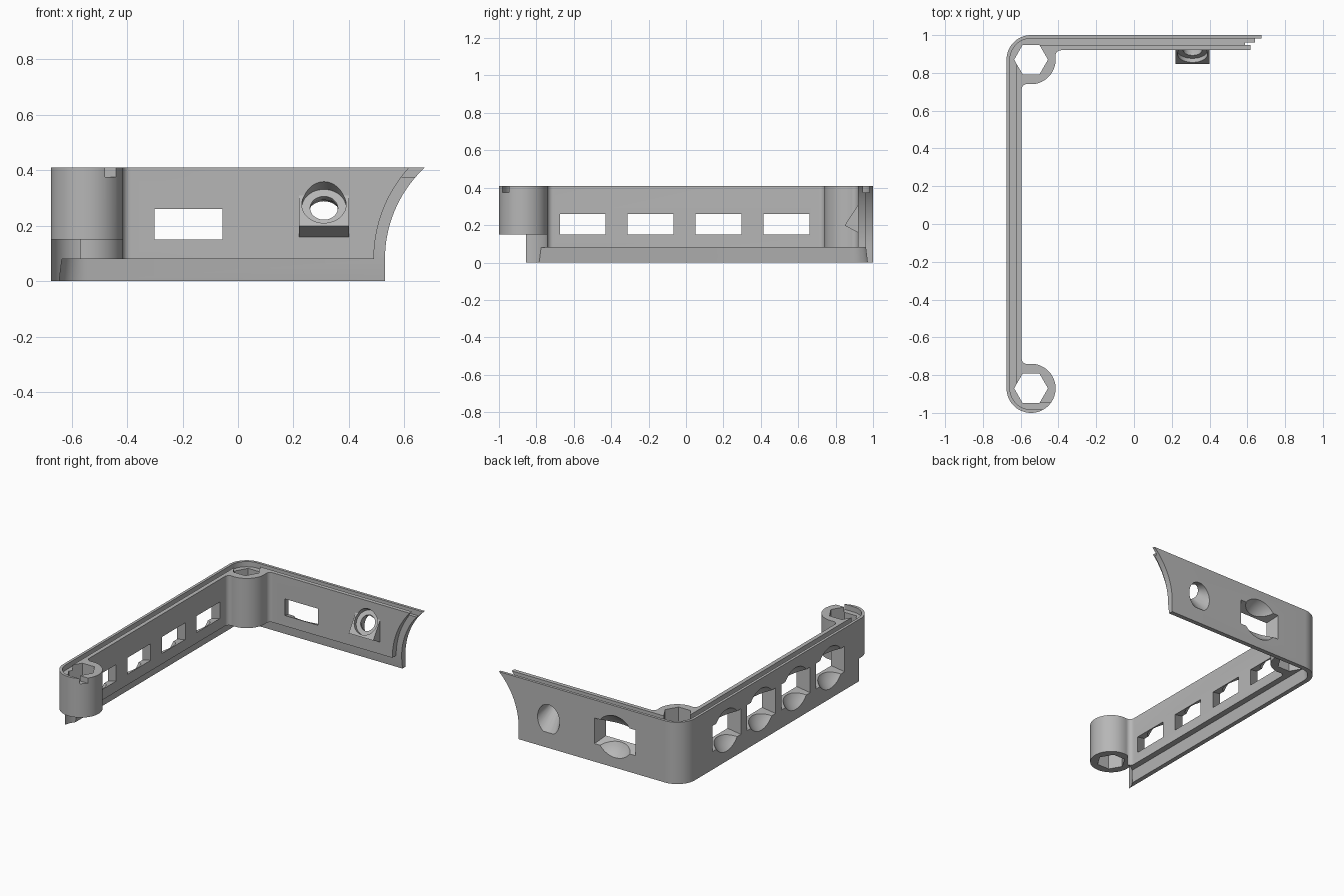
import bpy, bmesh, math
from mathutils import Matrix, Vector

if "Cube" in bpy.data.objects:
    bpy.data.objects.remove(bpy.data.objects["Cube"], do_unlink=True)

grey = bpy.data.materials.new("plain_grey")
grey.use_nodes = True
grey.diffuse_color = (0.47, 0.47, 0.47, 1)
grey.node_tree.nodes["Principled BSDF"].inputs["Base Color"].default_value = (0.47, 0.47, 0.47, 1)

BACK, FRONT = (-0.545, 0.87), (-0.545, -0.87)   # boss centres
HEIGHT, BOSS_R = 0.41, 0.13


def finish(name, bm):
    bmesh.ops.recalc_face_normals(bm, faces=bm.faces)
    mesh = bpy.data.meshes.new(name)
    bm.to_mesh(mesh)
    bm.free()
    mesh.materials.append(grey)
    obj = bpy.data.objects.new(name, mesh)
    bpy.context.collection.objects.link(obj)
    return obj


def loft(name, ring_a, ring_b):
    """Closed solid between two rings with equal point counts."""
    bm = bmesh.new()
    a = [bm.verts.new(p) for p in ring_a]
    b = [bm.verts.new(p) for p in ring_b]
    bm.faces.new(a)
    bm.faces.new(b)
    for i in range(len(a)):
        j = (i + 1) % len(a)
        bm.faces.new((a[i], a[j], b[j], b[i]))
    return finish(name, bm)


def prism_z(name, pts, z0, z1):
    return loft(name, [(x, y, z0) for x, y in pts], [(x, y, z1) for x, y in pts])


def prism_y(name, pts, y0, y1):
    return loft(name, [(x, y0, z) for x, z in pts], [(x, y1, z) for x, z in pts])


def arc(centre, r, start, end, n=16):
    angles = [math.radians(start + (end - start) * i / n) for i in range(n + 1)]
    return [(centre[0] + r * math.cos(t), centre[1] + r * math.sin(t)) for t in angles]


def cone(name, r1, r2, p1, p2, sides=48):
    p1, p2 = Vector(p1), Vector(p2)
    axis = p2 - p1
    bm = bmesh.new()
    m = Matrix.Translation((p1 + p2) / 2) @ axis.to_track_quat('Z', 'Y').to_matrix().to_4x4()
    bmesh.ops.create_cone(bm, cap_ends=True, segments=sides, radius1=r1, radius2=r2,
                          depth=axis.length, matrix=m)
    return finish(name, bm)


def combine(target, tool, operation='DIFFERENCE'):
    mod = target.modifiers.new("shape", 'BOOLEAN')
    mod.operation, mod.object, mod.solver = operation, tool, 'EXACT'
    bpy.context.view_layer.objects.active = target
    bpy.ops.object.modifier_apply(modifier=mod.name)
    bpy.data.objects.remove(tool, do_unlink=True)


# L-shaped wall with two round bosses and small fillets
FIL = 0.03
off = 0.1587
tilt = math.degrees(math.atan2(0.02, off))
outline = [(0.8, 1.0)]
outline += arc(BACK, BOSS_R, 90, 180)
outline += arc(FRONT, BOSS_R, 180, 450 + tilt, 48)
outline += arc((-0.565, FRONT[1] + off), FIL, 270 + tilt, 180, 8)
outline += arc((-0.565, BACK[1] - off), FIL, 180, 90 - tilt, 8)
outline += arc(BACK, BOSS_R, -90 - tilt, tilt, 24)
outline += arc((BACK[0] + off, 0.89), FIL, 180 + tilt, 90, 8)
outline += [(0.8, 0.92)]
frame = prism_z("corner_frame", outline, 0, HEIGHT)

# Wedge pad for the angled screw hole
wedge = [(0.848, 0.198), (0.92, 0.16), (0.94, 0.16), (0.94, 0.308), (0.92, 0.308)]
pad = loft("screw_pad", [(0.22, y, z) for y, z in wedge], [(0.40, y, z) for y, z in wedge])
combine(frame, pad, 'UNION')


# Thin tapered lip along the bottom
def lip_ring(inset, z):
    pts = [(1, 1 - inset)] + arc(BACK, BOSS_R - inset, 90, 180)
    pts += [(-0.675 + inset, -1.2), (1, -1.2)]
    return [(x, y, z) for x, y in pts]


combine(frame, loft("lip_cutter", lip_ring(0.02, -0.08), lip_ring(0.04, 0.08)))

# Clearance under the front boss
combine(frame, cone("hinge_cutter", 0.131, 0.131, (*FRONT, -0.2), (*FRONT, 0.15), 96))

# Curved, stepped free end
for radius, y0, y1 in ((0.45, 0.7, 1.2), (0.49, 0.7, 0.96)):
    c = (0.98, 0.08)
    end = arc(c, radius, 180, 90, 32) + [(1.2, c[1] + radius), (1.2, -0.1), (c[0] - radius, -0.1)]
    combine(frame, prism_y("end_cutter", end, y0, y1))

# Groove along the top edge
groove = [(0.8, 0.982)] + arc(BACK, 0.112, 90, 180) + arc(FRONT, 0.112, 180, 270)
groove += [(-0.3, -0.982), (-0.3, -0.947)]
groove += arc(FRONT, 0.077, 270, 180) + arc(BACK, 0.077, 180, 90) + [(0.8, 0.947)]
combine(frame, prism_z("groove_cutter", groove, 0.375, 0.5))

# Hexagonal sockets
for centre in (BACK, FRONT):
    combine(frame, prism_z("hex_cutter", arc(centre, 0.0895, 0, 300, 5), -0.3, 0.6))


# Flared slots with round scoops on the outer side
def slot(origin, along, inward):
    origin, along, inward = Vector(origin), Vector(along), Vector(inward)
    up = Vector((0, 0, 1))

    def ring(t):
        w, h = 0.15 - 0.344 * t, 0.085 - 0.375 * t
        return [origin + inward * t + along * w * a + up * h * b
                for a, b in ((-1, -1), (1, -1), (1, 1), (-1, 1))]

    combine(frame, loft("slot_cutter", ring(-0.02), ring(0.1)))
    bm = bmesh.new()
    place = Matrix.Translation(origin - inward * 0.0845)
    bmesh.ops.create_uvsphere(bm, u_segments=48, v_segments=24, radius=0.1625, matrix=place)
    combine(frame, finish("scoop_cutter", bm))


for i in range(4):
    slot((-0.675, -0.552 + 0.363 * i, 0.205), (0, 1, 0), (1, 0, 0))
slot((-0.178, 1.0, 0.205), (1, 0, 0), (0, -1, 0))


# Angled screw hole: counterbore, bore and flared exit
def on_axis(s):
    return (0.31, 0.899 + 0.84 * s, 0.277 - 0.54 * s)


for r1, r2, s1, s2 in ((0.08, 0.08, -0.12, 0.025), (0.05, 0.05, 0, 0.1), (0.05, 0.1, 0.04, 0.18)):
    combine(frame, cone("screw_cutter", r1, r2, on_axis(s1), on_axis(s2)))

# Smooth round surfaces, keep edges sharp
bpy.ops.object.select_all(action='DESELECT')
frame.select_set(True)
bpy.context.view_layer.objects.active = frame
bpy.ops.object.shade_smooth_by_angle(angle=math.radians(25))
